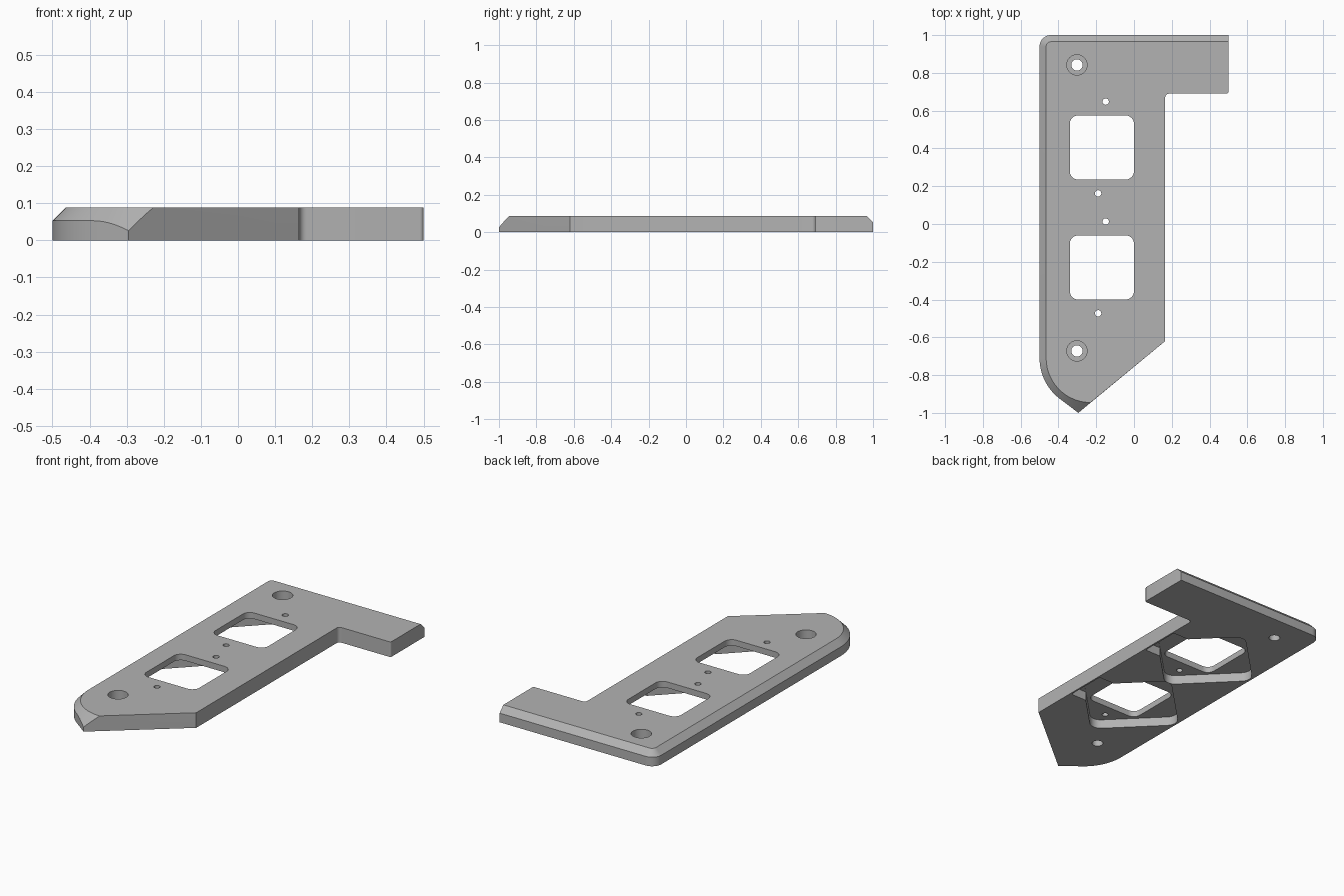
import bpy, bmesh
from math import sin, cos, tan, pi, radians
from mathutils import Vector

cube = bpy.data.objects.get("Cube")
if cube:
    bpy.data.objects.remove(cube)

HEIGHT, CHAMFER = 0.088, 0.035
SHOULDER = HEIGHT - CHAMFER

grey = bpy.data.materials.new("plain grey")
grey.use_nodes = True
grey.diffuse_color = (0.45, 0.45, 0.45, 1)
grey.node_tree.nodes["Principled BSDF"].inputs["Base Color"].default_value = grey.diffuse_color


def make_object(name, bm):
    bmesh.ops.remove_doubles(bm, verts=bm.verts, dist=0.0004)
    bmesh.ops.recalc_face_normals(bm, faces=bm.faces)
    mesh = bpy.data.meshes.new(name)
    bm.to_mesh(mesh)
    bm.free()
    mesh.materials.append(grey)
    obj = bpy.data.objects.new(name, mesh)
    bpy.context.collection.objects.link(obj)
    return obj


def skin(name, loops):
    """Closed solid through a stack of matching loops."""
    bm = bmesh.new()
    rings = [[bm.verts.new(p) for p in loop] for loop in loops]
    n = len(rings[0])
    for low, high in zip(rings, rings[1:]):
        for i in range(n):
            j = (i + 1) % n
            bm.faces.new((low[i], low[j], high[j], high[i]))
    bm.faces.new(rings[0][::-1])
    bm.faces.new(rings[-1])
    return make_object(name, bm)


def arc(cx, cy, r, start, end, steps):
    return [(cx + r * cos(radians(start + (end - start) * i / steps)),
             cy + r * sin(radians(start + (end - start) * i / steps)))
            for i in range(steps + 1)]


def rounded_rect(cx, cy, hx, hy, r, turn=0):
    pts = []
    for k, (sx, sy) in enumerate(((1, 1), (-1, 1), (-1, -1), (1, -1))):
        pts += arc(sx * (hx - r), sy * (hy - r), r, 90 * k, 90 * k + 90, 8)
    c, s = cos(turn), sin(turn)
    return [(cx + x * c - y * s, cy + x * s + y * c) for x, y in pts]


# Plate outline: each entry is (outer point, shoulder height, top point)
rim = []


def add(outer, top=None, z=SHOULDER):
    rim.append((outer, z, top or outer))


# Arm on the left side, with a small fillet where it meets the body
add((0.165, -0.62))
for p in arc(0.185, 0.67, 0.02, 180, 90, 6):
    add(p)
for p in arc(0.49, 0.70, 0.01, -90, 0, 4):
    add(p)
add((0.5, 1.0), (0.5, 1.0 - CHAMFER))

# Rounded back corner
for o, t in zip(arc(-0.44, 0.94, 0.06, 90, 180, 10),
                arc(-0.44, 0.94, 0.06 - CHAMFER, 90, 180, 10)):
    add(o, t)

# Conical chamfer round the nose, falling lower at the pointed tip
centre, radius = Vector((-0.23, -0.71)), 0.27
tangent, tip = radians(232.8), radians(257.4)
tip_r = radius / cos(tip - tangent)
tip_point = centre + tip_r * Vector((cos(tip), sin(tip)))
edge = Vector((0.165, -0.62)) - tip_point
normal = Vector((edge.y, -edge.x)).normalized()
angles = [pi + (tangent - pi) * i / 14 for i in range(15)]
angles += [tangent + (tip - tangent) * i / 6 for i in range(1, 7)]
angles += [tip + (1.5 * pi - tip) * i / 5 for i in range(1, 6)]
for a in angles:
    d = Vector((cos(a), sin(a)))
    if a <= tangent:
        r = radius
    elif a <= tip + 1e-6:
        r = radius / cos(a - tangent)
    else:
        r = (tip_point - centre).dot(normal) / d.dot(normal)
    z = min(HEIGHT, SHOULDER - (r - radius))
    add(tuple(centre + d * r), tuple(centre + d * (radius - CHAMFER)), z)

plate = skin("mounting_plate", [
    [(*o, 0) for o, z, t in rim],
    [(*o, z) for o, z, t in rim],
    [(*t, HEIGHT) for o, z, t in rim]])


def cut(points, low, high):
    """Subtract a prism from the plate."""
    cutter = skin("cutter", [[(*p, z) for p in points] for z in (low, high)])
    cutter.hide_render = True
    mod = plate.modifiers.new("cut", "BOOLEAN")
    mod.operation, mod.solver, mod.object = "DIFFERENCE", "EXACT", cutter
    bpy.context.view_layer.objects.active = plate
    bpy.ops.object.modifier_apply(modifier=mod.name)
    bpy.data.objects.remove(cutter)


def circle(x, y, r, n=32):
    return arc(x, y, r, 0, 360 - 360 / n, n - 1)


# Square windows, each with a turned pocket, side slot and two pin holes below
for cy in (0.405, -0.23):
    cx = -0.17
    cut(rounded_rect(cx, cy, 0.242, 0.242, 0.06, pi / 4), -0.1, SHOULDER)
    cut(rounded_rect(0.075, cy, 0.08, 0.12, 0.01), -0.1, SHOULDER - 0.001)
    cut(rounded_rect(cx, cy, 0.17, 0.17, 0.045), -0.1, 0.2)
    for side in (1, -1):
        cut(circle(cx + side * 0.02, cy + side * 0.243, 0.017, 20), -0.1, 0.2)

# Counterbored screw holes
for y in (0.842, -0.672):
    cut(circle(-0.302, y, 0.054), 0.035, 0.2)
    cut(circle(-0.302, y, 0.03), -0.1, 0.2)

bpy.ops.object.select_all(action="DESELECT")
plate.select_set(True)
bpy.context.view_layer.objects.active = plate
bpy.ops.object.shade_smooth_by_angle(angle=radians(25))
